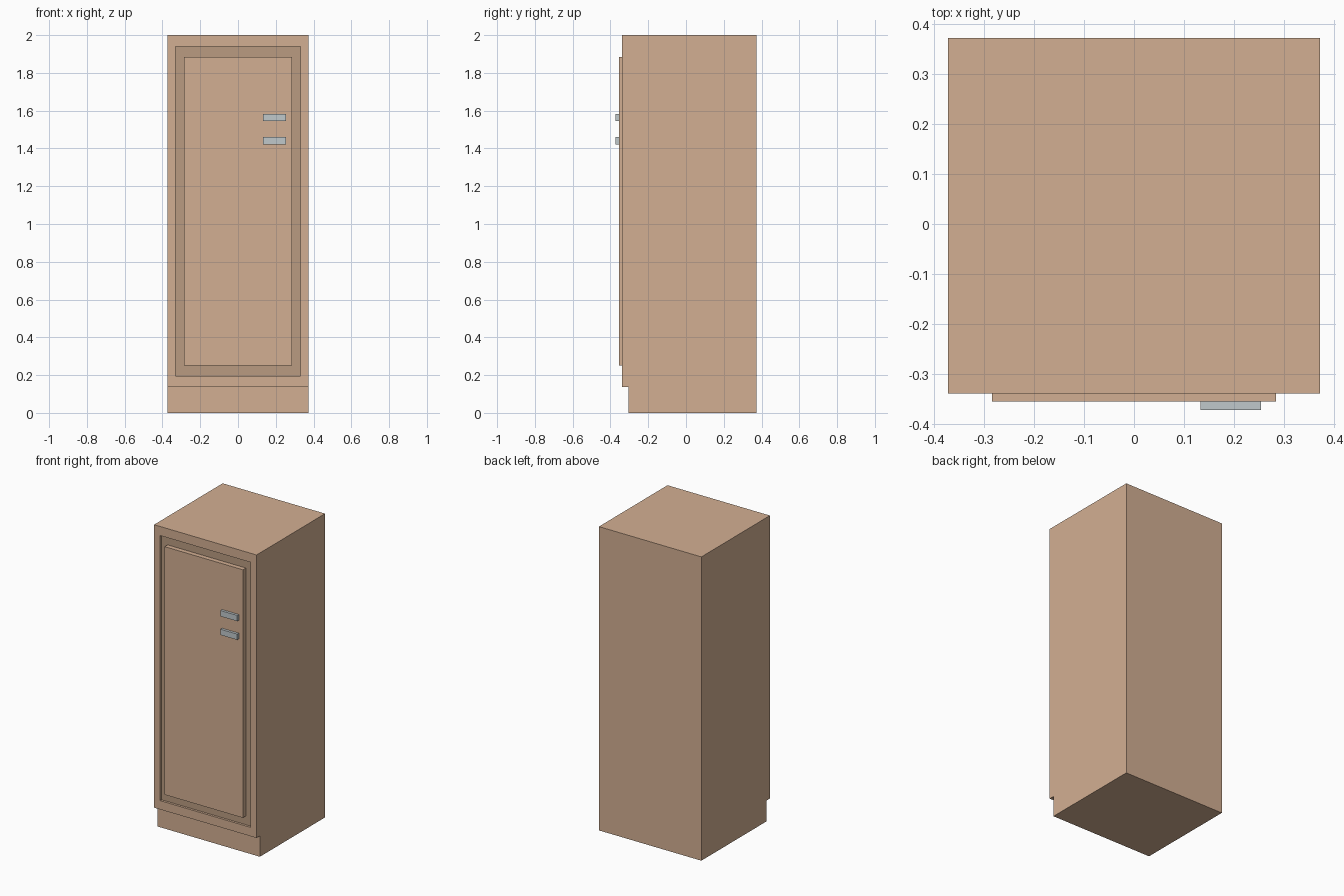
import bpy, bmesh

if "Cube" in bpy.data.objects:
    bpy.data.objects.remove(bpy.data.objects["Cube"])


def material(name, rgb):
    mat = bpy.data.materials.new(name)
    mat.diffuse_color = (*rgb, 1)
    mat.use_nodes = True
    mat.node_tree.nodes["Principled BSDF"].inputs["Base Color"].default_value = mat.diffuse_color
    return mat


wood = material("wood", (0.65, 0.43, 0.29))
dark_wood = material("dark_wood", (0.49, 0.33, 0.22))
metal = material("metal", (0.53, 0.58, 0.60))


def add_object(name, bm, *mats):
    bmesh.ops.recalc_face_normals(bm, faces=bm.faces)
    mesh = bpy.data.meshes.new(name)
    bm.to_mesh(mesh)
    bm.free()
    for mat in mats:
        mesh.materials.append(mat)
    obj = bpy.data.objects.new(name, mesh)
    bpy.context.collection.objects.link(obj)
    return obj


def box(name, x, y, z, mat):
    """Box given by (min, max) ranges on each axis."""
    bm = bmesh.new()
    bmesh.ops.create_cube(bm, size=1)
    for v in bm.verts:
        v.co = [r[0] if c < 0 else r[1] for c, r in zip(v.co, (x, y, z))]
    return add_object(name, bm, mat)


# Cabinet body: side profile with a set-back plinth, extruded across the width
HALF_W, FRONT, BACK = 0.373, -0.34, 0.373
RECESS = 0.015
profile = [(BACK, 0), (BACK, 2), (FRONT, 2), (FRONT, 0.137), (-0.305, 0.137), (-0.305, 0)]
bm = bmesh.new()
side = bm.faces.new([bm.verts.new((-HALF_W, y, z)) for y, z in profile])
ext = bmesh.ops.extrude_face_region(bm, geom=[side], use_keep_orig=True)
moved = [v for v in ext["geom"] if isinstance(v, bmesh.types.BMVert)]
bmesh.ops.translate(bm, vec=(2 * HALF_W, 0, 0), verts=moved)
bmesh.ops.recalc_face_normals(bm, faces=bm.faces)

# Shallow door recess in the front face
front = next(f for f in bm.faces if all(abs(v.co.y - FRONT) < 1e-4 for v in f.verts))
bmesh.ops.inset_region(bm, faces=[front], thickness=0.04)
for v in front.verts:
    v.co.x = 0.33 if v.co.x > 0 else -0.33
    v.co.z = 1.94 if v.co.z > 1 else 0.195
panel = bmesh.ops.extrude_discrete_faces(bm, faces=[front])["faces"][0]
for v in panel.verts:
    v.co.y += RECESS
panel.material_index = 1
add_object("cabinet_body", bm, wood, dark_wood)

# Door standing proud of the recess
box("door", (-0.285, 0.285), (FRONT + RECESS, -0.356), (0.252, 1.885), wood)

# Two flat handles
for name, z in (("upper_handle", 1.545), ("lower_handle", 1.422)):
    box(name, (0.133, 0.255), (-0.373, -0.356), (z, z + 0.038), metal)
